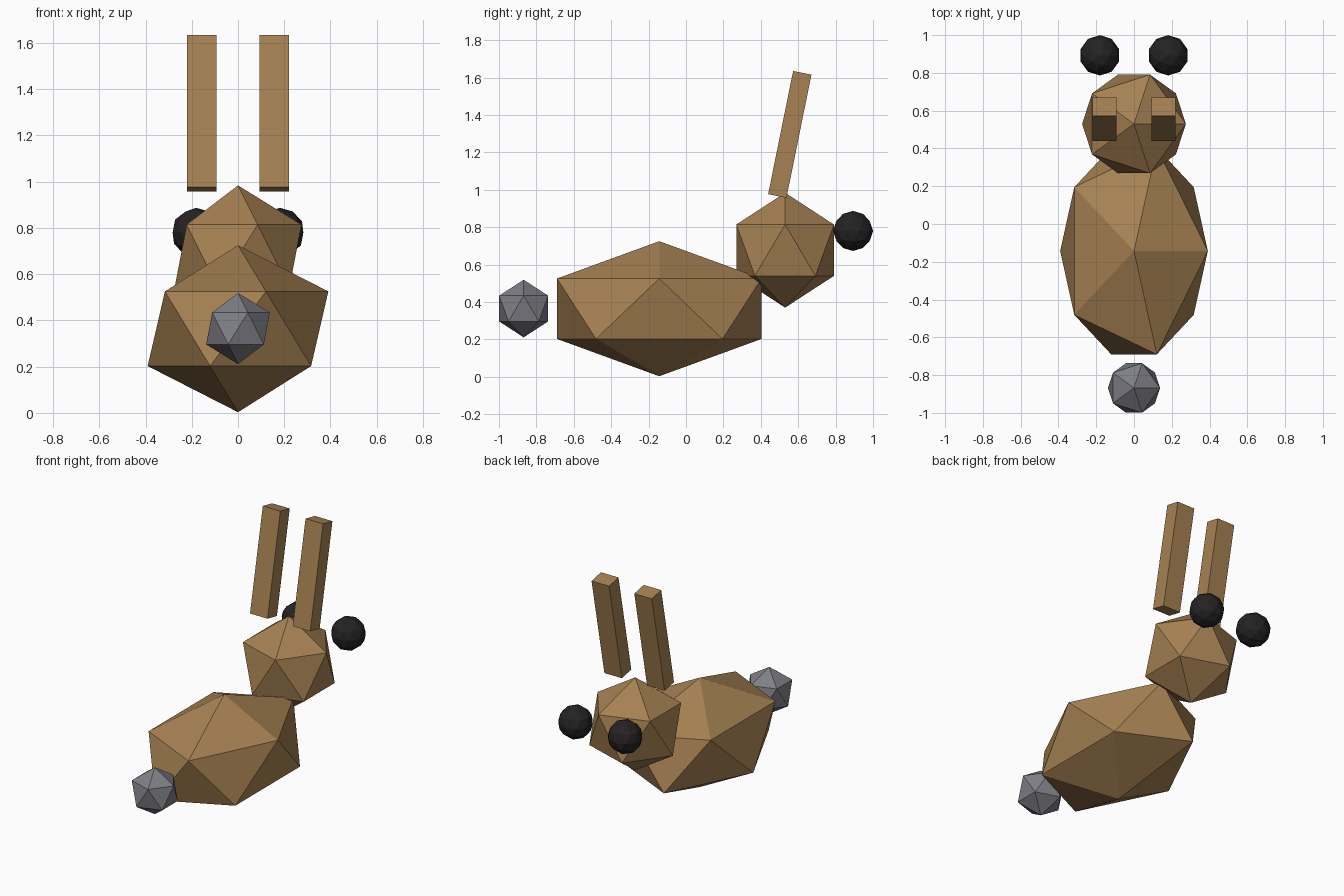
import bpy

if "Cube" in bpy.data.objects:
    bpy.data.objects.remove(bpy.data.objects["Cube"])


def material(name, rgb):
    mat = bpy.data.materials.new(name)
    mat.diffuse_color = (*rgb, 1)
    mat.use_nodes = True
    mat.node_tree.nodes["Principled BSDF"].inputs["Base Color"].default_value = mat.diffuse_color
    return mat


brown = material("brown_fur", (0.38, 0.22, 0.085))
grey = material("grey_fur", (0.21, 0.21, 0.24))
black = material("black_eye", (0.018, 0.016, 0.016))


def finish(name, scale, mat):
    obj = bpy.context.object
    obj.name = name
    obj.scale = scale
    obj.data.materials.append(mat)
    return obj


def ball(name, loc, scale, mat, subdivisions=1):
    bpy.ops.mesh.primitive_ico_sphere_add(
        subdivisions=subdivisions, radius=1, location=loc)
    return finish(name, scale, mat)


# Body, head and tail: faceted icosahedra
ball("body", (0, -0.143, 0.364), (0.437, 0.643, 0.361), brown)
ball("head", (0, 0.53, 0.677), (0.307, 0.307, 0.307), brown)
ball("tail", (0, -0.868, 0.365), (0.154, 0.154, 0.154), grey)

for side, s in (("left", -1), ("right", 1)):
    # Eyes: low-poly balls in front of the head
    ball(f"{side}_eye", (s * 0.181, 0.893, 0.78), (0.107,) * 3, black, 2)
    # Ears: long bars tilted forward
    bpy.ops.mesh.primitive_cube_add(
        size=1, location=(s * 0.156, 0.555, 1.296), rotation=(-0.2, 0, 0))
    finish(f"{side}_ear", (0.128, 0.1, 0.672), brown)
